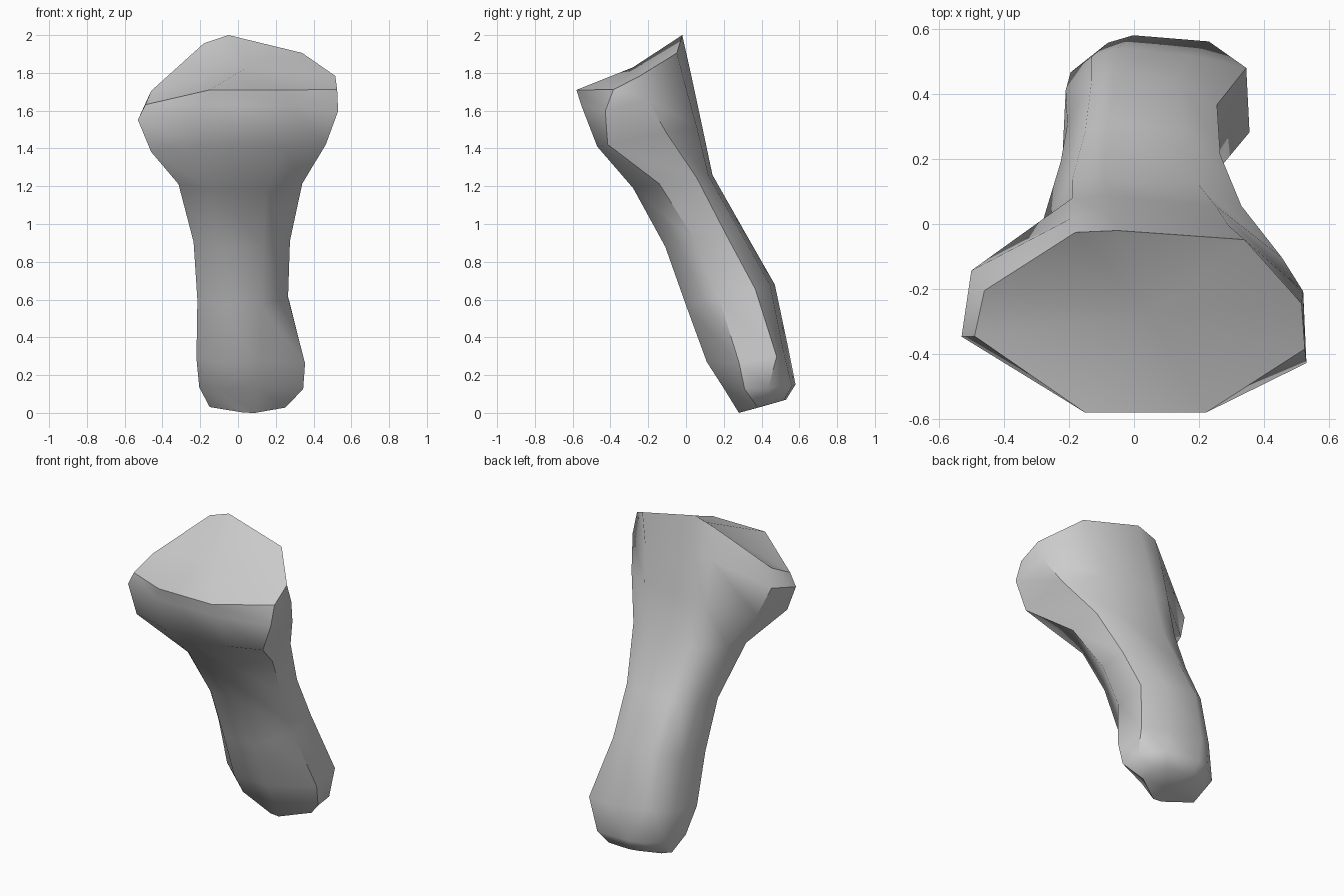
import bpy, bmesh
from mathutils import Vector

if "Cube" in bpy.data.objects:
    bpy.data.objects.remove(bpy.data.objects["Cube"])

# Slanted cross-sections from head to foot. Each row:
# front y,z | back y,z | front x left,right | back x left,right |
# left x, depth fractions, drop | right x, depth fractions, drop
SECTIONS = [
    (-.58, 1.71, -.02, 2.00, -.15, .22, -.18, .34, -.49, .42, .67, .20, .525, .35, .60, .10),
    (-.555, 1.63, .025, 1.80, -.19, .26, -.19, .29, -.53, .36, .71, .14, .53, .22, .60, .07),
    (-.47, 1.41, .085, 1.52, -.20, .25, -.19, .25, -.46, .20, .68, .05, .465, .10, .66, .0),
    (-.28, 1.19, .14, 1.26, -.15, .15, -.19, .20, -.315, .30, .65, 0, .34, .33, .80, 0),
    (-.11, .88, .31, .96, -.12, .13, -.15, .16, -.235, .30, .72, 0, .275, .38, .77, 0),
    (.00, .57, .47, .68, -.11, .12, -.13, .14, -.215, .24, .65, 0, .265, .37, .78, 0),
    (.11, .27, .54, .35, -.11, .12, -.13, .18, -.22, .22, .70, 0, .355, .40, .86, .04),
    (.20, .13, .58, .15, -.11, .11, -.08, .23, -.205, .25, .70, 0, .345, .29, .62, .01),
    (.28, .00, .53, .07, .03, .09, -.02, .18, -.15, .30, .66, -.01, .25, .40, .70, 0),
]


def ring(s):
    fy, fz, by, bz, f0, f1, b0, b1, lx, l0, l1, ld, rx, r0, r1, rd = s

    def at(x, t, drop=0):
        return Vector((x, fy + (by - fy) * t, fz + (bz - fz) * t - drop))

    head = bz > 1.2
    return [at(f0, .0 if head else .02), at(f1, 0),
            at(rx, r0, rd), at(rx - .01, r1, rd),
            at(b1, .95, rd * .8), at(b0 + (b1 - b0) * .25, 1),
            at(b0, .99 if head else .94, ld * .2),
            at(lx + (.03 if head else .01), l1, ld), at(lx, l0, ld)]


# Bone: skin the sections, then close both ends
bm = bmesh.new()
rings = [[bm.verts.new(p) for p in ring(s)] for s in SECTIONS]
n = len(rings[0])
for a, b in zip(rings, rings[1:]):
    for i in range(n):
        j = (i + 1) % n
        bm.faces.new((a[i], b[i], b[j], a[j]))

for loop, centre in ((rings[0], (.05, -.28, 1.83)), (rings[-1], (.08, .39, .03))):
    c = bm.verts.new(centre)
    for i in range(n):
        bm.faces.new((loop[i], loop[(i + 1) % n], c))

bmesh.ops.recalc_face_normals(bm, faces=bm.faces)
mesh = bpy.data.meshes.new("bone")
bm.to_mesh(mesh)
bm.free()
bone = bpy.data.objects.new("bone", mesh)
bpy.context.collection.objects.link(bone)
zs = [v.co.z for v in mesh.vertices]
bone.location.z = -min(zs)

# Soft shading with crisp rim edges
bpy.context.view_layer.objects.active = bone
bone.select_set(True)
bpy.ops.object.shade_smooth_by_angle(angle=0.8)
